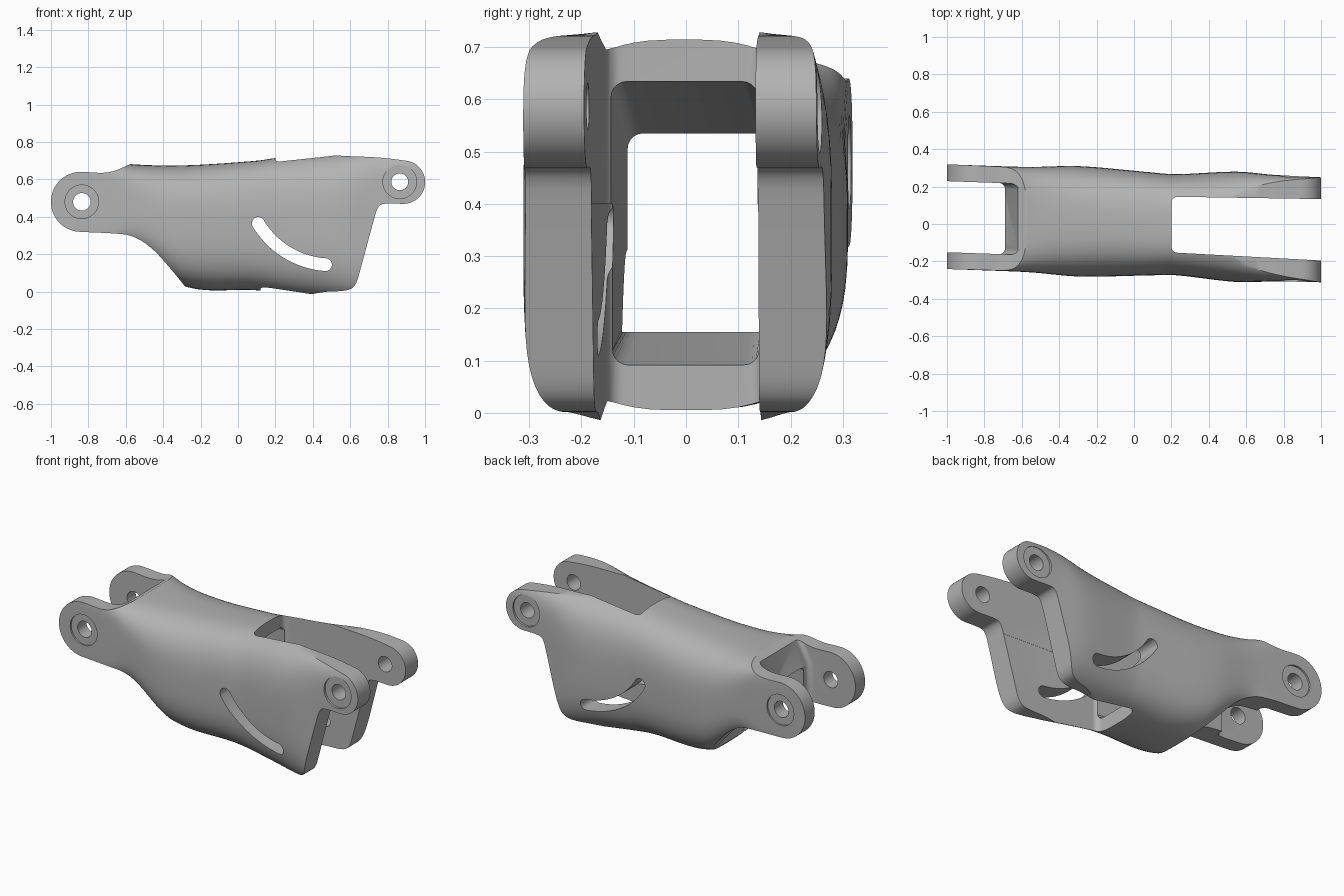
import bpy, bmesh
from math import sin, cos, pi, radians, copysign

if "Cube" in bpy.data.objects:
    bpy.data.objects.remove(bpy.data.objects["Cube"])

gray = bpy.data.materials.new("satin gray")
gray.use_nodes = True
gray.diffuse_color = (0.45, 0.45, 0.45, 1)
gray.node_tree.nodes["Principled BSDF"].inputs["Base Color"].default_value = gray.diffuse_color


def finish(bm, name):
    bmesh.ops.recalc_face_normals(bm, faces=bm.faces)
    mesh = bpy.data.meshes.new(name)
    bm.to_mesh(mesh)
    bm.free()
    mesh.materials.append(gray)
    obj = bpy.data.objects.new(name, mesh)
    bpy.context.collection.objects.link(obj)
    return obj


def prism(name, outline, axis, low, high, round_rule=None, radius=0.03):
    """Extrude an outline along y or z, rounding the edges picked by a rule."""
    bm = bmesh.new()
    place = (lambda a, b, c: (a, c, b)) if axis == "y" else (lambda a, b, c: (a, b, c))
    ends = [[bm.verts.new(place(a, b, level)) for a, b in outline] for level in (low, high)]
    for ring in ends:
        bm.faces.new(ring)
    count = len(outline)
    for i in range(count):
        j = (i + 1) % count
        bm.faces.new((ends[0][i], ends[0][j], ends[1][j], ends[1][i]))
    bmesh.ops.recalc_face_normals(bm, faces=bm.faces)
    if round_rule:
        picked = [e for e in bm.edges if round_rule(e.verts[0].co, e.verts[1].co)]
        bmesh.ops.bevel(bm, geom=picked, offset=radius, segments=5, profile=0.5, affect="EDGES")
    return finish(bm, name)


def arc(cx, cz, r, start, end, steps=16):
    angles = [radians(start + (end - start) * i / steps) for i in range(steps + 1)]
    return [(cx + r * cos(a), cz + r * sin(a)) for a in angles]


def soften(points, rounds=3):
    """Round an outline by corner cutting."""
    for _ in range(rounds):
        cut = []
        for (ax, az), (bx, bz) in zip(points, points[1:] + points[:1]):
            cut += [(ax * .75 + bx * .25, az * .75 + bz * .25),
                    (ax * .25 + bx * .75, az * .25 + bz * .75)]
        points = cut
    return points


def combine(target, tool, operation="DIFFERENCE"):
    mod = target.modifiers.new("cut", "BOOLEAN")
    mod.operation, mod.object, mod.solver = operation, tool, "EXACT"
    bpy.context.view_layer.objects.active = target
    bpy.ops.object.modifier_apply(modifier=mod.name)
    bpy.data.objects.remove(tool)


# Body sections along x: position, half width, top, bottom, squareness
SECTIONS = [
    (-1.05, .28, .72, .24, 10), (-.72, .28, .70, .24, 8), (-.55, .282, .68, .22, 4),
    (-.29, .295, .675, .03, 3), (.1, .275, .70, .007, 3), (.22, .27, .717, -.01, 3),
    (.55, .295, .745, -.05, 3.5), (.75, .285, .75, -.04, 6), (1.05, .28, .75, -.04, 10)]


def section_at(x):
    i = max(k for k in range(len(SECTIONS) - 1) if SECTIONS[k][0] <= x)
    before, p, q = SECTIONS[max(i - 1, 0)], SECTIONS[i], SECTIONS[i + 1]
    after = SECTIONS[min(i + 2, len(SECTIONS) - 1)]
    span = q[0] - p[0]
    t = (x - p[0]) / span
    result = []
    for k in range(1, 5):
        m0 = (q[k] - before[k]) / (q[0] - before[0]) * span
        m1 = (after[k] - p[k]) / (after[0] - p[0]) * span
        d = q[k] - p[k]
        result.append(p[k] + t * (m0 + t * (3 * d - 2 * m0 - m1 + t * (m0 + m1 - 2 * d))))
    return result


# Outer body loft
STATIONS, SIDES = 70, 72
bm = bmesh.new()
rings = []
for s in range(STATIONS + 1):
    x = -1.05 + 2.1 * s / STATIONS
    w, top, bottom, n = section_at(x)
    ring = []
    for k in range(SIDES):
        a = 2 * pi * (k + .5) / SIDES
        y = w * copysign(abs(cos(a)) ** (2 / n), cos(a))
        z = (top + bottom) / 2 + (top - bottom) / 2 * copysign(abs(sin(a)) ** (2 / n), sin(a))
        ring.append(bm.verts.new((x, y, z)))
    rings.append(ring)
for r0, r1 in zip(rings, rings[1:]):
    for k in range(SIDES):
        j = (k + 1) % SIDES
        bm.faces.new((r0[k], r0[j], r1[j], r1[k]))
bm.faces.new(rings[0])
bm.faces.new(rings[-1])
body = finish(bm, "link_body")

# Side outline with the rounded lugs
REAR, FRONT = (-.84, .48), (.885, .585)
outline = arc(*REAR, .161, 268, 84)
outline += [(-.7, .632), (-.62, .66), (-.5, .72), (.2, .78), (.35, .75), (.52, .726), (.75, .719)]
outline += arc(*FRONT, .116, 84, -92)
outline += [(.8, .472), (.75, .465), (.725, .38), (.655, .12), (.63, .03), (.58, .002), (.45, .001),
            (.25, -.05), (-.25, -.05), (-.285, .03), (-.285, .03), (-.37, .135), (-.46, .235),
            (-.56, .3), (-.66, .312)]
combine(body, prism("side_outline", soften(outline), "y", -.6, .6), "INTERSECT")

# Hollow tunnel through the body
tunnel = [(-.32, -.2), (-.28, .155), (.13, .09), (1.3, .09), (1.3, .64), (.25, .64),
          (-.69, .535), (-1.3, .535), (-1.3, -.2)]
combine(body, prism("tunnel", tunnel, "y", -.14, .14,
                    lambda p, q: abs(p.x - q.x) > .2 and max(p.z, q.z) > 0))

# Open slots between the front lugs, above and below
for start, low, high in ((.2, .35, 1.2), (.12, -.2, .4)):
    shape = [(start, -.149), (1.31, -.17), (1.31, .17), (start, .149)]
    combine(body, prism("front_slot", shape, "z", low, high,
                        lambda p, q: abs(p.z - q.z) > .2 and p.x < 1))

# Open slot between the rear lugs
rear = [(-1.31, 0), (-.69, 0), (-.69, .535), (-.62, .66), (-.62, 1), (-1.31, 1)]
combine(body, prism("rear_slot", rear, "y", -.19, .19,
                    lambda p, q: abs(p.y - q.y) < .01 and min(p.x, q.x) > -.8))

# Curved guide slot through both walls
cx, cz, r, half = .5, .6, .457, .034
a0, a1 = 211, 266
caps = [(cx + r * cos(radians(a)), cz + r * sin(radians(a))) for a in (a0, a1)]
guide = arc(cx, cz, r + half, a0, a1, 24) + arc(*caps[1], half, a1, a1 + 180, 10)[1:-1]
guide += arc(cx, cz, r - half, a1, a0, 24) + arc(*caps[0], half, a0 + 180, a0 + 360, 10)[1:-1]
combine(body, prism("guide_slot", guide, "y", -.6, .6))

# Pin holes with shallow outer recesses
for x, z, bore in ((-.835, .48, .047), (.865, .587, .045)):
    combine(body, prism("pin_hole", arc(x, z, bore, 0, 352.5, 47), "y", -.6, .6))
    for side in (-1, 1):
        low, high = sorted((side * .27, side * .6))
        combine(body, prism("recess", arc(x, z, .09, 0, 352.5, 47), "y", low, high))

# Slight skew along the length
for v in body.data.vertices:
    v.co.y += .004 - .035 * v.co.x

bpy.ops.object.select_all(action="DESELECT")
body.select_set(True)
bpy.context.view_layer.objects.active = body
bpy.ops.object.shade_smooth_by_angle(angle=radians(35))
